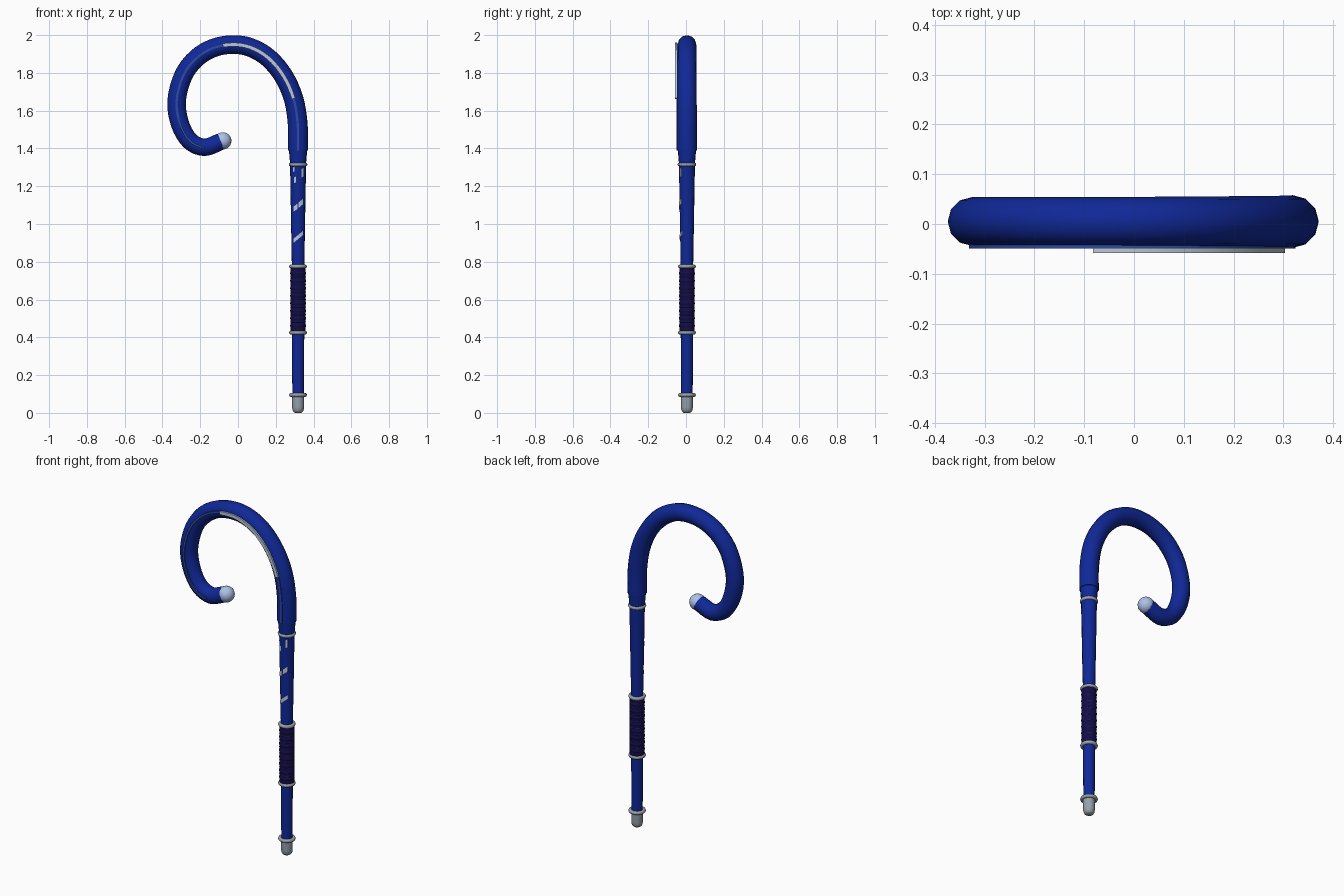
import bpy, bmesh, math
from mathutils import Vector

if "Cube" in bpy.data.objects:
    bpy.data.objects.remove(bpy.data.objects["Cube"])

CX, CY = 0.318, 0.005   # shaft axis


def mat(name, rgb):
    m = bpy.data.materials.new(name)
    m.diffuse_color = (*rgb, 1)
    m.use_nodes = True
    m.node_tree.nodes["Principled BSDF"].inputs["Base Color"].default_value = m.diffuse_color
    return m


BLUE = mat("deep blue", (0.005, 0.021, 0.31))
LINE = mat("mid blue", (0.025, 0.07, 0.36))
GRIP = mat("dark navy", (0.007, 0.004, 0.06))
METAL = mat("grey metal", (0.31, 0.36, 0.41))
PALE = mat("pale silver", (0.50, 0.58, 0.68))
TIP = mat("ice blue", (0.42, 0.54, 0.80))


def finish(name, bm, m, angle=40):
    bmesh.ops.recalc_face_normals(bm, faces=bm.faces[:])
    me = bpy.data.meshes.new(name)
    bm.to_mesh(me)
    bm.free()
    me.materials.append(m)
    ob = bpy.data.objects.new(name, me)
    bpy.context.collection.objects.link(ob)
    bpy.context.view_layer.objects.active = ob
    ob.select_set(True)
    bpy.ops.object.shade_smooth_by_angle(angle=math.radians(angle))
    ob.select_set(False)
    return ob


def skin(name, rings, m, closed=False, angle=40):
    """Bridge equal rings of points; cap the ends unless closed."""
    bm = bmesh.new()
    vs = [[bm.verts.new(p) for p in r] for r in rings]
    n = len(vs[0])
    pairs = list(zip(vs, vs[1:])) + ([(vs[-1], vs[0])] if closed else [])
    for a, b in pairs:
        for i in range(n):
            j = (i + 1) % n
            bm.faces.new((a[i], a[j], b[j], b[i]))
    if not closed:
        bm.faces.new(vs[0])
        bm.faces.new(vs[-1])
    return finish(name, bm, m, angle)


def lathe(name, prof, m, n=16, closed=False, angle=40):
    rings = [[(CX + r * math.cos(2 * math.pi * i / n), CY + r * math.sin(2 * math.pi * i / n), z)
              for i in range(n)] for r, z in prof]
    return skin(name, rings, m, closed, angle)


def band(name, z, R, r, m, squash=1.0):
    prof = [(R + r * math.cos(k * math.pi / 4), z + squash * r * math.sin(k * math.pi / 4)) for k in range(8)]
    return lathe(name, prof, m, 24, True, 60)


def spline(pts, steps=4):
    """Catmull-Rom curve in the XZ plane."""
    p = [Vector(q) for q in pts]
    p = [2 * p[0] - p[1]] + p + [2 * p[-1] - p[-2]]
    out = []
    for i in range(1, len(p) - 2):
        a, b, c, d = p[i - 1:i + 3]
        for s in range(steps):
            t = s / steps
            out.append(0.5 * (2 * b + (c - a) * t + (2 * a - 5 * b + 4 * c - d) * t * t
                              + (3 * b - a - 3 * c + d) * t ** 3))
    return out + [p[-2]]


def normals(path):
    out = []
    for i in range(len(path)):
        t = (path[min(i + 1, len(path) - 1)] - path[max(i - 1, 0)]).normalized()
        out.append(Vector((t.y, -t.x)))
    return out


# shaft, lower rod to the flare under the hook
lathe("shaft", [(0.030, 0.06), (0.033, 0.42), (0.033, 0.78), (0.037, 1.0), (0.0425, 1.32), (0.05, 1.41)], BLUE)

# curled hook
HOOK = [(CX, 1.39), (0.316, 1.53), (0.294, 1.664), (0.24, 1.785), (0.16, 1.88), (0.065, 1.935),
        (-0.03, 1.95), (-0.13, 1.932), (-0.22, 1.878), (-0.29, 1.785), (-0.325, 1.65),
        (-0.307, 1.53), (-0.255, 1.44), (-0.177, 1.406), (-0.09, 1.437)]
path = spline(HOOK)
nrm = normals(path)
rings = []
for k, (p, d) in enumerate(zip(path, nrm)):
    f = k / (len(path) - 1)
    r = 0.053 - 0.004 * min(1, f * 2.2) - 0.004 * max(0, f - 0.75) * 4
    ring = []
    for i in range(12):
        a = 2 * math.pi * i / 12
        q = p + d * (r * math.cos(a))
        ring.append((q.x, CY + r * math.sin(a), q.y))
    rings.append(ring)
skin("hook", rings, BLUE, angle=50)


# inlays running along the front of the hook
def inlay(name, i0, i1, half, y0, y1, m):
    rs = []
    for p, d in list(zip(path, nrm))[i0:i1 + 1]:
        a, b = p - d * half, p + d * half
        rs.append([(a.x, y0, a.y), (b.x, y0, b.y), (b.x, y1, b.y), (a.x, y1, a.y)])
    skin(name, rs, m, angle=30)


inlay("hook_line", 0, 13 * 4, 0.006, -0.0495, -0.041, LINE)
inlay("hook_highlight", 2 * 4, 6 * 4 + 2, 0.010, -0.058, -0.0485, PALE)

# ball at the end of the curl
bm = bmesh.new()
bmesh.ops.create_uvsphere(bm, u_segments=20, v_segments=12, radius=0.0455)
bmesh.ops.translate(bm, vec=(-0.08, CY, 1.44), verts=bm.verts[:])
finish("tip_ball", bm, TIP, 60)

# wrapped grip with thin ribs
lathe("grip", [(0.0405, 0.43), (0.0405, 0.77)], GRIP, 20)
for k in range(8):
    band(f"grip_wrap_{k + 1}", 0.462 + 0.0395 * k, 0.034, 0.0085, GRIP, 1.6)
for k in range(7):
    band(f"grip_rib_{k + 1}", 0.482 + 0.0395 * k, 0.0385, 0.003, BLUE)

# metal collars
for k, (z, R) in enumerate([(0.095, 0.037), (0.425, 0.037), (0.775, 0.037), (1.315, 0.039)]):
    band(f"collar_{k + 1}", z, R, 0.0105, METAL)

# foot ferrule
lathe("ferrule", [(0.016, 0), (0.024, 0.005), (0.030, 0.016), (0.0315, 0.03), (0.0325, 0.09)], METAL, 16, angle=50)


# slanted plates draped over the front of the shaft: x range, lower z at each end, height
def plate(name, x0, x1, z0, z1, h):
    rs = []
    for k in range(5):
        t = k / 4
        x, z = x0 + (x1 - x0) * t, z0 + (z1 - z0) * t
        r = 0.037 + 0.0055 * (z - 1.0) / 0.32 + 0.003
        y = CY - math.sqrt(max(r * r - x * x, 0))
        rs.append([(CX + x, y, z), (CX + x, y + 0.007, z), (CX + x, y + 0.007, z + h), (CX + x, y, z + h)])
    skin(name, rs, PALE, angle=30)


for k, a in enumerate([(-0.024, 0.027, 0.90, 0.942, 0.022),
                       (-0.024, -0.002, 1.065, 1.08, 0.028),
                       (0.002, 0.026, 1.085, 1.105, 0.028),
                       (-0.022, -0.010, 1.215, 1.222, 0.030),
                       (0.018, 0.029, 1.245, 1.252, 0.045),
                       (-0.026, -0.018, 1.275, 1.28, 0.025)]):
    plate(f"spiral_stripe_{k + 1}", *a)
